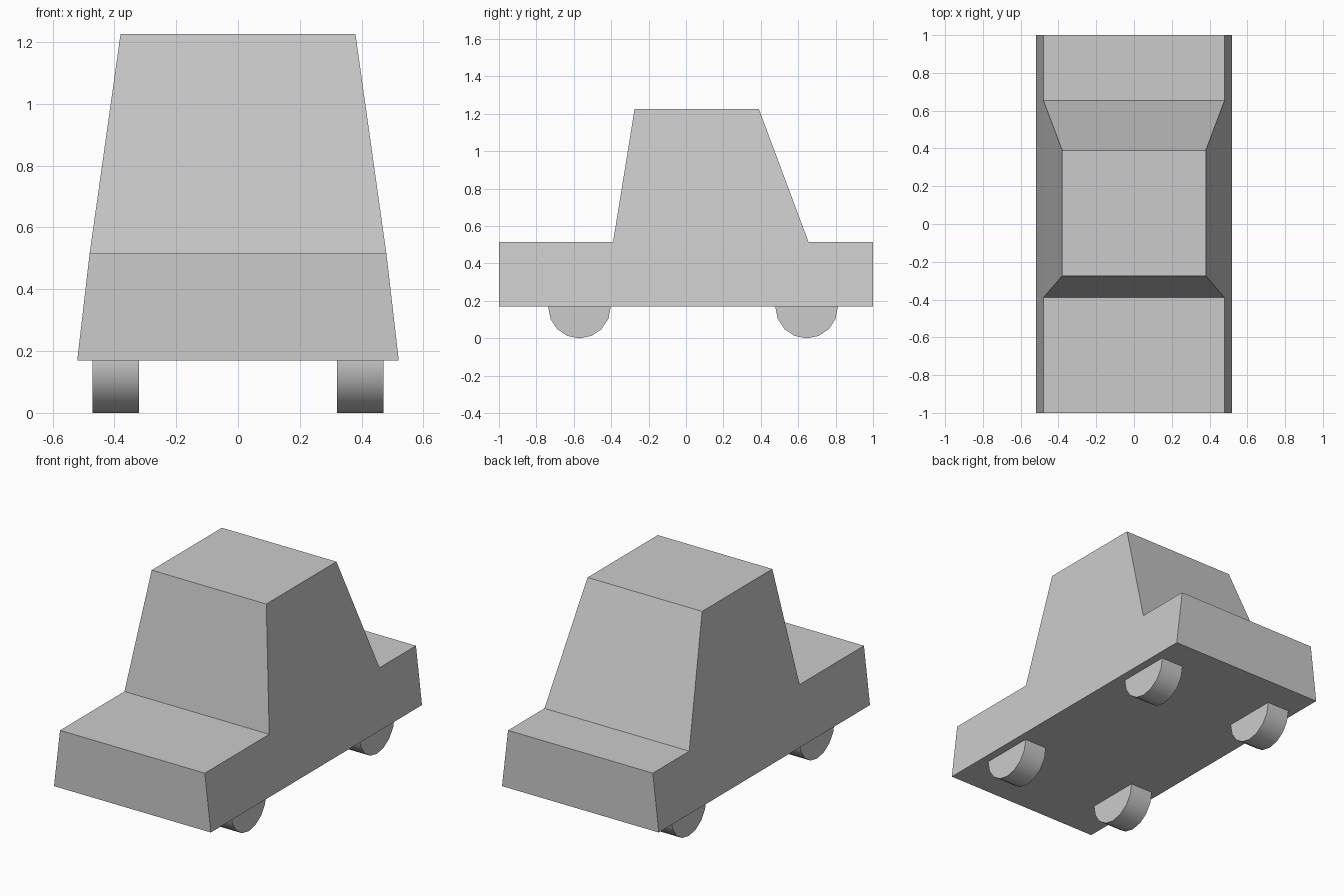
import bpy, bmesh, math

if "Cube" in bpy.data.objects:
    bpy.data.objects.remove(bpy.data.objects["Cube"])

# Body half-width at each height of the side profile
WIDTH = {0.17: 0.52, 0.515: 0.48, 1.225: 0.38}


def make_body():
    # Side profile (y, z), front at -y; a strip of quads for hull and cabin
    hull_bottom = [-1.0, -0.39, 0.655, 1.0]
    cabin_top = [-0.275, 0.39]
    bm = bmesh.new()
    sides = []
    for s in (-1, 1):
        vert = lambda y, z: bm.verts.new((s * WIDTH[z], y, z))
        low = [vert(y, 0.17) for y in (-1.0, 1.0)]
        mid = [vert(y, 0.515) for y in hull_bottom]
        top = [vert(y, 1.225) for y in cabin_top]
        bm.faces.new(low + mid[::-1])
        bm.faces.new([mid[1], mid[2], top[1], top[0]])
        sides.append([low[0], low[1], mid[3], mid[2], top[1], top[0], mid[1], mid[0]])
    # Bridge the two sides around the outline
    a, b = sides
    for i in range(len(a)):
        j = (i + 1) % len(a)
        bm.faces.new([a[i], a[j], b[j], b[i]])
    bmesh.ops.recalc_face_normals(bm, faces=bm.faces)
    mesh = bpy.data.meshes.new("body")
    bm.to_mesh(mesh)
    bm.free()
    body = bpy.data.objects.new("body", mesh)
    bpy.context.collection.objects.link(body)


def make_wheel(name, x, y):
    bpy.ops.mesh.primitive_cylinder_add(
        vertices=16, radius=0.167, depth=0.15,
        location=(x, y, 0.167), rotation=(0, math.pi / 2, 0))
    bpy.context.object.name = name
    bpy.ops.object.shade_smooth_by_angle(angle=math.radians(35))


make_body()

# Wheels, upper halves sunk into the body
for end, y in (("front", -0.57), ("back", 0.645)):
    for side, x in (("left", -0.395), ("right", 0.395)):
        make_wheel(f"{end}_{side}_wheel", x, y)
